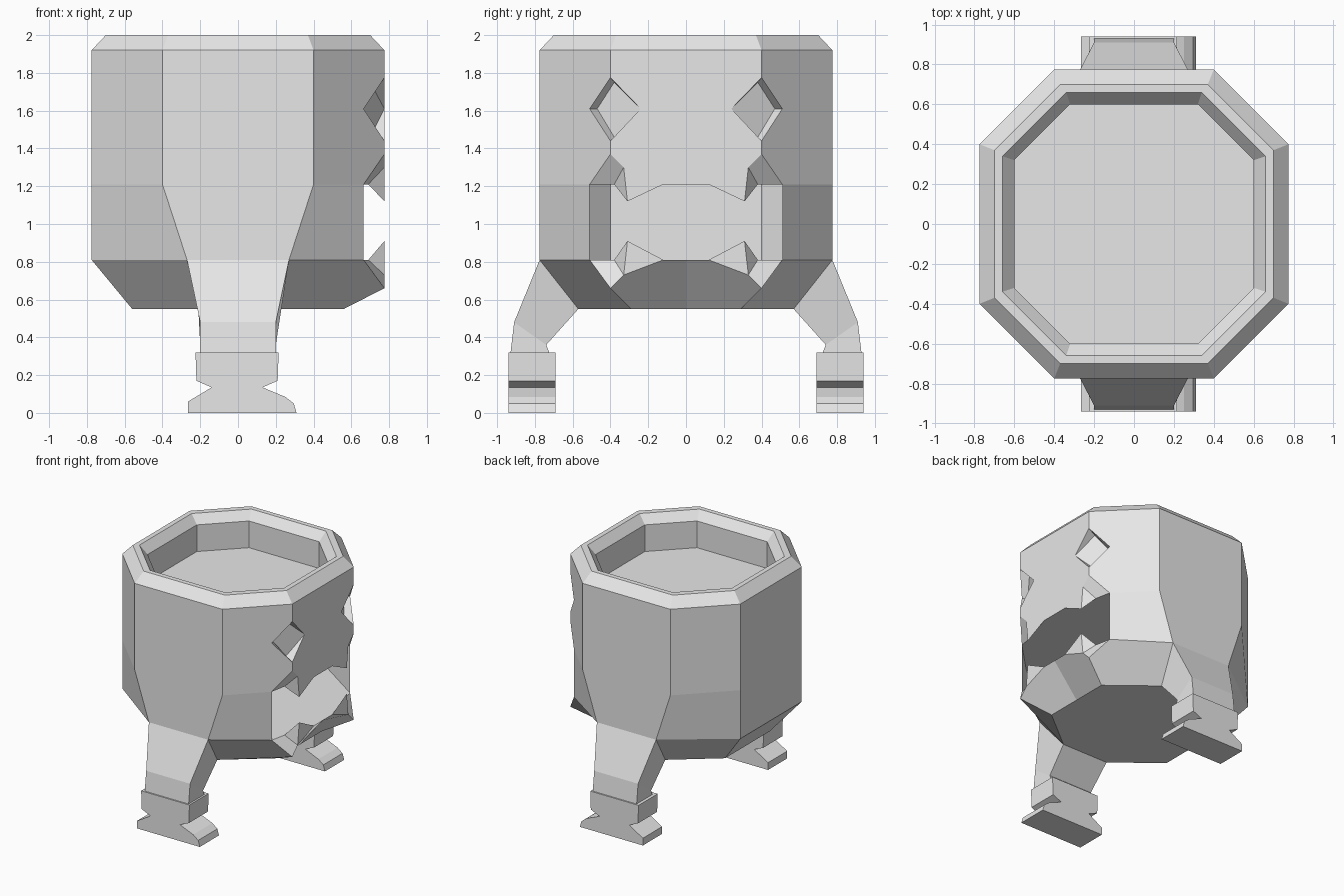
import bpy, bmesh
from mathutils import Vector

cube = bpy.data.objects.get("Cube")
if cube:
    bpy.data.objects.remove(cube, do_unlink=True)

grey = bpy.data.materials.new("plain grey")
grey.use_nodes = True
grey.diffuse_color = (0.8, 0.8, 0.8, 1)
grey.node_tree.nodes["Principled BSDF"].inputs["Base Color"].default_value = (0.8, 0.8, 0.8, 1)


def finish(bm, name, recalc=False):
    """Weld, mirror across y and link a half-built part."""
    bmesh.ops.remove_doubles(bm, verts=bm.verts, dist=0.0005)
    if recalc:
        bmesh.ops.recalc_face_normals(bm, faces=bm.faces)
    me = bpy.data.meshes.new(name)
    bm.to_mesh(me)
    bm.free()
    me.materials.append(grey)
    ob = bpy.data.objects.new(name, me)
    bpy.context.collection.objects.link(ob)
    mod = ob.modifiers.new("mirror", 'MIRROR')
    mod.use_axis = (False, True, False)
    mod.merge_threshold = 0.0005
    return ob


def add(bm, pts, hint=None):
    """One face, turned so its normal follows the hint (default: outward)."""
    f = bm.faces.new([bm.verts.new(p) for p in pts])
    f.normal_update()
    if hint is None:
        hint = f.calc_center_median() - Vector((0, 0, 1.2))
    if f.normal.dot(Vector(hint)) < 0:
        f.normal_flip()


def ring(a, c, z):
    """Half of an octagon, y >= 0."""
    return [(x, y, z) for x, y in ((a, 0), (a, c), (c, a), (-c, a), (-a, c), (-a, 0))]


A, C = 0.775, 0.4
TOP, MID, LOW, BASE = 1.92, 1.21, 0.81, 0.55

# Rim and sunken top
bm = bmesh.new()
rings = [ring(A, C, TOP), ring(0.70, 0.37, 2.0), ring(0.66, 0.34, 2.0),
         ring(0.60, 0.32, 1.93), ring(0.60, 0.32, 1.71)]
for k, (lo, hi) in enumerate(zip(rings, rings[1:])):
    for i in range(5):
        quad = [lo[i], lo[i + 1], hi[i + 1], hi[i]]
        mid = sum((Vector(p) for p in quad), Vector()) / 4
        add(bm, quad, None if k == 0 else (-mid.x, -mid.y, 1))
add(bm, rings[-1], (0, 0, 1))
finish(bm, "top_rim")

# Key points shared by the shell, eyes and mouth
eye_in, eye_top = (A, 0.24, 1.61), (A, C, 1.775)
eye_out, eye_low = (0.665, 0.51, 1.61), (A, C, 1.44)
cheek_hi, cheek_lo = (0.665, 0.51, MID), (0.665, 0.51, LOW)
up_corner, low_corner = (A, C, 1.37), (A, C, 0.66)
up_notch, up_tip, up_lip = (A, 0.33, 1.30), (A, 0.31, 1.12), (A, 0.12, MID)
low_notch, low_tip, low_lip = (A, 0.33, 0.73), (A, 0.31, 0.91), (A, 0.12, LOW)
hip_f, hip_b = (0.27, A, LOW), (-0.27, A, LOW)
base_f, base_b = (0.21, 0.57, BASE), (-0.21, 0.57, BASE)
base_face, base_back = (0.56, 0.29, BASE), (-0.56, 0.29, BASE)

# Body shell
bm = bmesh.new()
add(bm, [(C, A, TOP), (C, A, MID), hip_f, hip_b, (-C, A, MID), (-C, A, TOP)])
add(bm, [(-A, 0, TOP), (-A, C, TOP), (-A, C, LOW), (-A, 0, LOW)])
add(bm, [(-C, A, TOP), (-A, C, TOP), (-A, C, MID), (-C, A, MID)])
add(bm, [(-C, A, MID), (-A, C, MID), (-A, C, LOW), hip_b])
add(bm, [(C, A, TOP), (C, A, MID), cheek_hi, up_corner, eye_low, eye_out, eye_top, (A, C, TOP)])
add(bm, [(C, A, MID), hip_f, cheek_lo, cheek_hi])
add(bm, [(A, 0, TOP), (A, C, TOP), eye_top, eye_in, eye_low, up_corner,
         up_notch, up_tip, up_lip, (A, 0, MID)])
# Sloped underside and flat base
add(bm, [hip_f, cheek_lo, low_corner, base_face, base_f])
add(bm, [low_corner, low_notch, low_lip, (A, 0, LOW), (0.56, 0, BASE), base_face])
add(bm, [(-A, 0, LOW), (-A, C, LOW), base_back, (-0.56, 0, BASE)])
add(bm, [(-A, C, LOW), hip_b, base_b, base_back])
add(bm, [(0.56, 0, BASE), base_face, base_f, base_b, base_back, (-0.56, 0, BASE)])
finish(bm, "body_shell")

# Eye sockets
bm = bmesh.new()
s_top, s_out, s_low = (0.70, 0.38, 1.75), (0.64, 0.47, 1.61), (0.70, 0.38, 1.46)
add(bm, [eye_in, s_top, s_out, s_low], (1, 0, 0))
add(bm, [eye_in, eye_top, s_top], (0.3, 0, -1))
add(bm, [eye_in, eye_low, s_low], (0.3, 0, 1))
add(bm, [eye_top, eye_out, s_out, s_top], (0.3, -0.5, -1))
add(bm, [eye_low, eye_out, s_out, s_low], (0.3, -0.5, 1))
finish(bm, "eye_sockets")

# Mouth: roof and floor, corner recesses and teeth
bm = bmesh.new()
jaws = ((MID, -1, C, cheek_hi, up_corner, up_notch, up_tip, up_lip),
        (LOW, 1, 0.27, cheek_lo, low_corner, low_notch, low_tip, low_lip))
for z, face_z, w, cheek, corner, notch, tip, lip in jaws:
    root = (0.69, 0.38, z)
    add(bm, [(A, 0, z), lip, root, cheek, (w, A, z), (-w, A, z), (-A, C, z), (-A, 0, z)],
        (0, 0, face_z))
    add(bm, [corner, notch, root, cheek], (1, 0, face_z))
    add(bm, [tip, lip, root], (0, 0, face_z))
    add(bm, [tip, notch, root], (0, 1, 0))
add(bm, [low_tip, low_lip, low_notch], (1, 0, 0))
finish(bm, "mouth")

# Legs: (outer half width, outer y, outer z, inner half width, inner y, inner z)
bm = bmesh.new()
sections = [(0.27, A, LOW, 0.21, 0.57, BASE),
            (0.20, 0.91, 0.48, 0.20, 0.74, 0.36),
            (0.20, 0.93, 0.31, 0.20, 0.72, 0.31)]
loops = [[bm.verts.new(p) for p in ((-a, b, c), (a, b, c), (d, e, f), (-d, e, f))]
         for a, b, c, d, e, f in sections]
for lo, hi in zip(loops, loops[1:]):
    for i in range(4):
        j = (i + 1) % 4
        bm.faces.new([lo[i], lo[j], hi[j], hi[i]])
finish(bm, "legs", recalc=True)

# Feet: ankle block and flared sole, longer toe on the face side
bm = bmesh.new()
outline = [(-0.225, 0.32), (0.215, 0.32), (0.21, 0.17), (0.13, 0.135), (0.25, 0.085),
           (0.295, 0.05), (0.31, 0), (-0.265, 0), (-0.265, 0.06), (-0.14, 0.135), (-0.22, 0.17)]
sole = bm.faces.new([bm.verts.new((x, 0.69, z)) for x, z in outline])
new = bmesh.ops.extrude_face_region(bm, geom=[sole])["geom"]
bmesh.ops.translate(bm, vec=(0, 0.25, 0), verts=[v for v in new if isinstance(v, bmesh.types.BMVert)])
finish(bm, "feet", recalc=True)
